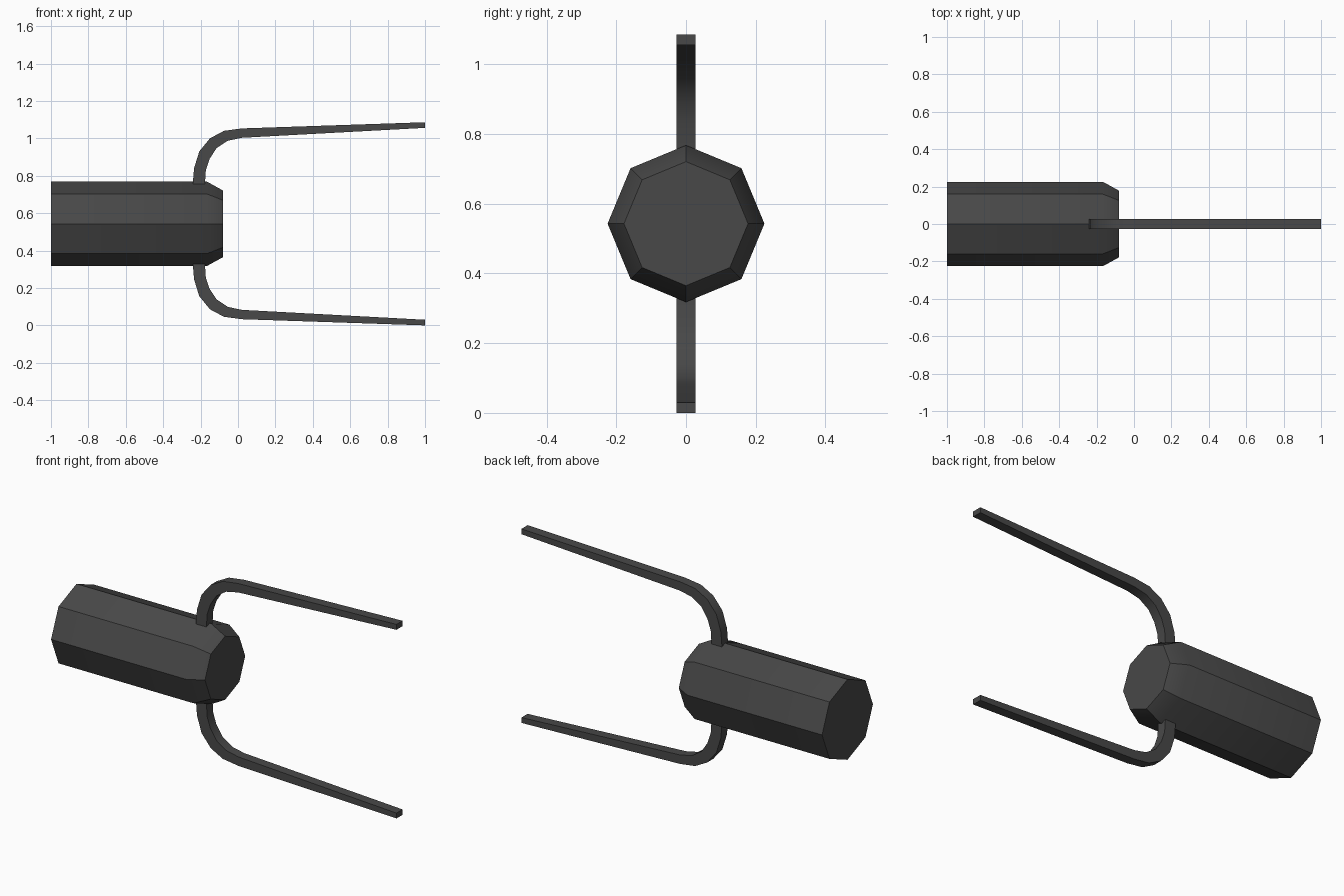
import bpy, bmesh, math

cube = bpy.data.objects.get("Cube")
if cube:
    bpy.data.objects.remove(cube, do_unlink=True)

MID_Z = 0.543

dark = bpy.data.materials.new("dark grey")
dark.use_nodes = True
dark.diffuse_color = (0.065, 0.065, 0.065, 1)
dark.node_tree.nodes["Principled BSDF"].inputs["Base Color"].default_value = dark.diffuse_color


def finish(name, bm):
    """Turn a bmesh into a shaded object."""
    bmesh.ops.recalc_face_normals(bm, faces=bm.faces)
    mesh = bpy.data.meshes.new(name)
    bm.to_mesh(mesh)
    bm.free()
    mesh.materials.append(dark)
    obj = bpy.data.objects.new(name, mesh)
    bpy.context.collection.objects.link(obj)
    bpy.ops.object.select_all(action='DESELECT')
    obj.select_set(True)
    bpy.context.view_layer.objects.active = obj
    bpy.ops.object.shade_smooth_by_angle(angle=math.radians(30))


def loft(name, rings):
    """Bridge closed rings of points and cap both ends."""
    bm = bmesh.new()
    loops = [[bm.verts.new(p) for p in ring] for ring in rings]
    n = len(loops[0])
    for a, b in zip(loops, loops[1:]):
        for i in range(n):
            j = (i + 1) % n
            bm.faces.new((a[i], a[j], b[j], b[i]))
    bm.faces.new(loops[0])
    bm.faces.new(loops[-1])
    finish(name, bm)


# Eight-sided body with a chamfered end
def octagon(x, r):
    return [(x, r * math.cos(math.tau * i / 8), MID_Z + r * math.sin(math.tau * i / 8))
            for i in range(8)]


loft("body", [octagon(-1, 0.225), octagon(-0.165, 0.225), octagon(-0.08, 0.178)])

# Tapered bent prongs, mirrored about the body axis
outer = [(-0.243, 0.74), (-0.235, 0.84), (-0.207, 0.93), (-0.15, 1.0),
         (-0.075, 1.04), (0.02, 1.053), (1, 1.086)]
inner = [(-0.178, 0.74), (-0.172, 0.83), (-0.152, 0.89), (-0.115, 0.947),
         (-0.055, 0.987), (0.02, 1.003), (1, 1.056)]
HALF = 0.027
for name, side in (("upper_prong", 1), ("lower_prong", -1)):
    rings = []
    for (ox, oz), (ix, iz) in zip(outer, inner):
        zo, zi = MID_Z + side * (oz - MID_Z), MID_Z + side * (iz - MID_Z)
        rings.append([(ox, -HALF, zo), (ox, HALF, zo), (ix, HALF, zi), (ix, -HALF, zi)])
    loft(name, rings)
